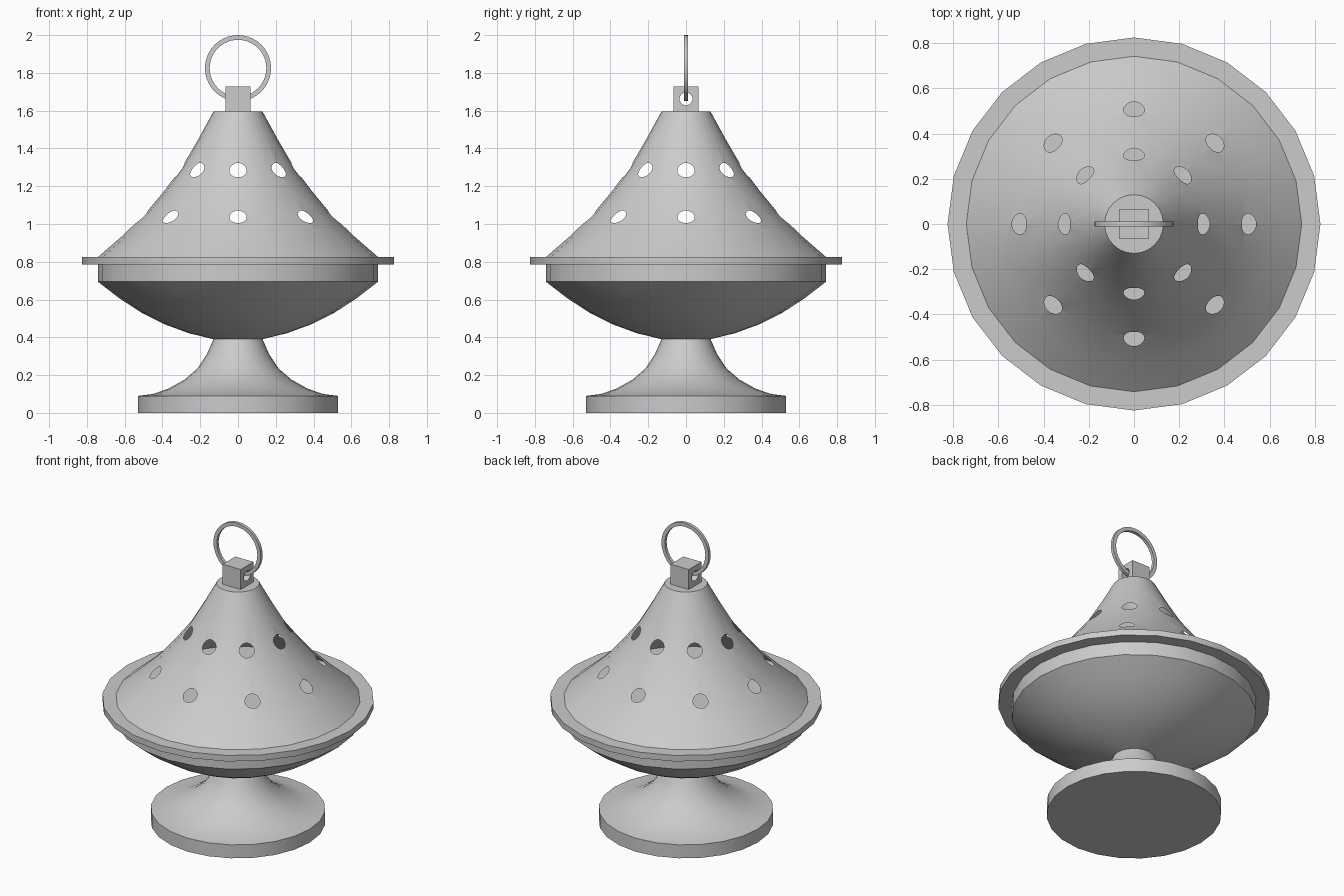
import bpy, bmesh
from math import pi, cos, sin, radians
from mathutils import Matrix, Vector

if "Cube" in bpy.data.objects:
    bpy.data.objects.remove(bpy.data.objects["Cube"])


def make_object(name, bm, smooth=True):
    mesh = bpy.data.meshes.new(name)
    bm.to_mesh(mesh)
    bm.free()
    ob = bpy.data.objects.new(name, mesh)
    bpy.context.collection.objects.link(ob)
    if smooth:
        shade(ob)
    return ob


def activate(ob):
    bpy.ops.object.select_all(action='DESELECT')
    ob.select_set(True)
    bpy.context.view_layer.objects.active = ob


def shade(ob):
    activate(ob)
    bpy.ops.object.shade_smooth_by_angle(angle=radians(30))


def lathe(name, profile, sides=24, closed=False, matrix=Matrix(), smooth=True):
    """Turn (radius, z) points around the z axis."""
    bm = bmesh.new()
    rings = [[bm.verts.new((r * cos(2 * pi * i / sides), r * sin(2 * pi * i / sides), z))
              for i in range(sides)] for r, z in profile]
    pairs = list(zip(rings, rings[1:]))
    if closed:
        pairs.append((rings[-1], rings[0]))
    for a, b in pairs:
        for i in range(sides):
            j = (i + 1) % sides
            bm.faces.new((a[i], a[j], b[j], b[i]))
    bmesh.ops.remove_doubles(bm, verts=bm.verts, dist=1e-5)
    bmesh.ops.recalc_face_normals(bm, faces=bm.faces)
    bm.transform(matrix)
    return make_object(name, bm, smooth)


def cut(ob, cutter):
    mod = ob.modifiers.new("cut", 'BOOLEAN')
    mod.operation = 'DIFFERENCE'
    mod.solver = 'EXACT'
    mod.object = cutter
    activate(ob)
    bpy.ops.object.modifier_apply(modifier=mod.name)
    bpy.data.objects.remove(cutter)


def add_cylinder(bm, centre, axis, radius, depth, sides=24):
    m = Matrix.Translation(centre) @ Vector(axis).to_track_quat('Z', 'Y').to_matrix().to_4x4()
    bmesh.ops.create_cone(bm, cap_ends=True, segments=sides, radius1=radius,
                          radius2=radius, depth=depth, matrix=m)


# Foot with its flared stem
lathe("foot", [(0, 0), (.53, 0), (.53, .09), (.45, .1), (.37, .128), (.285, .175),
               (.215, .235), (.165, .31), (.13, .39)])

# Bowl
lathe("bowl", [(.13, .39), (.26, .422), (.386, .468), (.51, .53), (.63, .608),
               (.742, .695), (.742, .79)])

# Wide flat rim that closes the bowl
lathe("rim", [(0, .785), (.825, .785), (.825, .825), (0, .825)])

# Lid, a thin shell while it is being pierced
outer = [(.742, .825), (.615, .935), (.495, 1.05), (.395, 1.17), (.3, 1.295),
         (.215, 1.44), (.13, 1.595), (0, 1.595)]
inner = [(max(r - .012, 0), z - .012 * (z > .83)) for r, z in reversed(outer)]
lid = lathe("lid", outer + inner, closed=True, smooth=False)

# Two rows of eight round vents, drilled square to the slope
bm = bmesh.new()
for r, z, slope in ((.51, 1.04, (1, 1)), (.308, 1.285, (.79, .61))):
    for i in range(8):
        a = i * pi / 4
        add_cylinder(bm, (r * cos(a), r * sin(a), z),
                     (slope[0] * cos(a), slope[0] * sin(a), slope[1]), .046, .12)
cut(lid, make_object("vent_cutter", bm, False))

# Keep only the outer skin of the lid
bm = bmesh.new()
bm.from_mesh(lid.data)
inside = []
for f in bm.faces:
    c = f.calc_center_median()
    out = Vector((c.x, c.y, 0)).normalized() + Vector((0, 0, .8))
    if f.normal.dot(out.normalized()) < .5:
        inside.append(f)
bmesh.ops.delete(bm, geom=inside, context='FACES')
bm.to_mesh(lid.data)
bm.free()
shade(lid)

# Square knob with a sideways hole
bm = bmesh.new()
bmesh.ops.create_cube(bm, size=1, matrix=Matrix.Translation((0, 0, 1.662))
                      @ Matrix.Diagonal((.134, .134, .134, 1)))
knob = make_object("knob", bm, False)
bm = bmesh.new()
add_cylinder(bm, (0, 0, 1.662), (1, 0, 0), .034, .3)
cut(knob, make_object("knob_cutter", bm, False))
shade(knob)

# Flat hanging ring threaded through the knob
lathe("hanging_ring", [(.15, -.01), (.175, -.01), (.175, .01), (.15, .01)], sides=40,
      closed=True, matrix=Matrix.Translation((0, 0, 1.825)) @ Matrix.Rotation(pi / 2, 4, 'X'))
